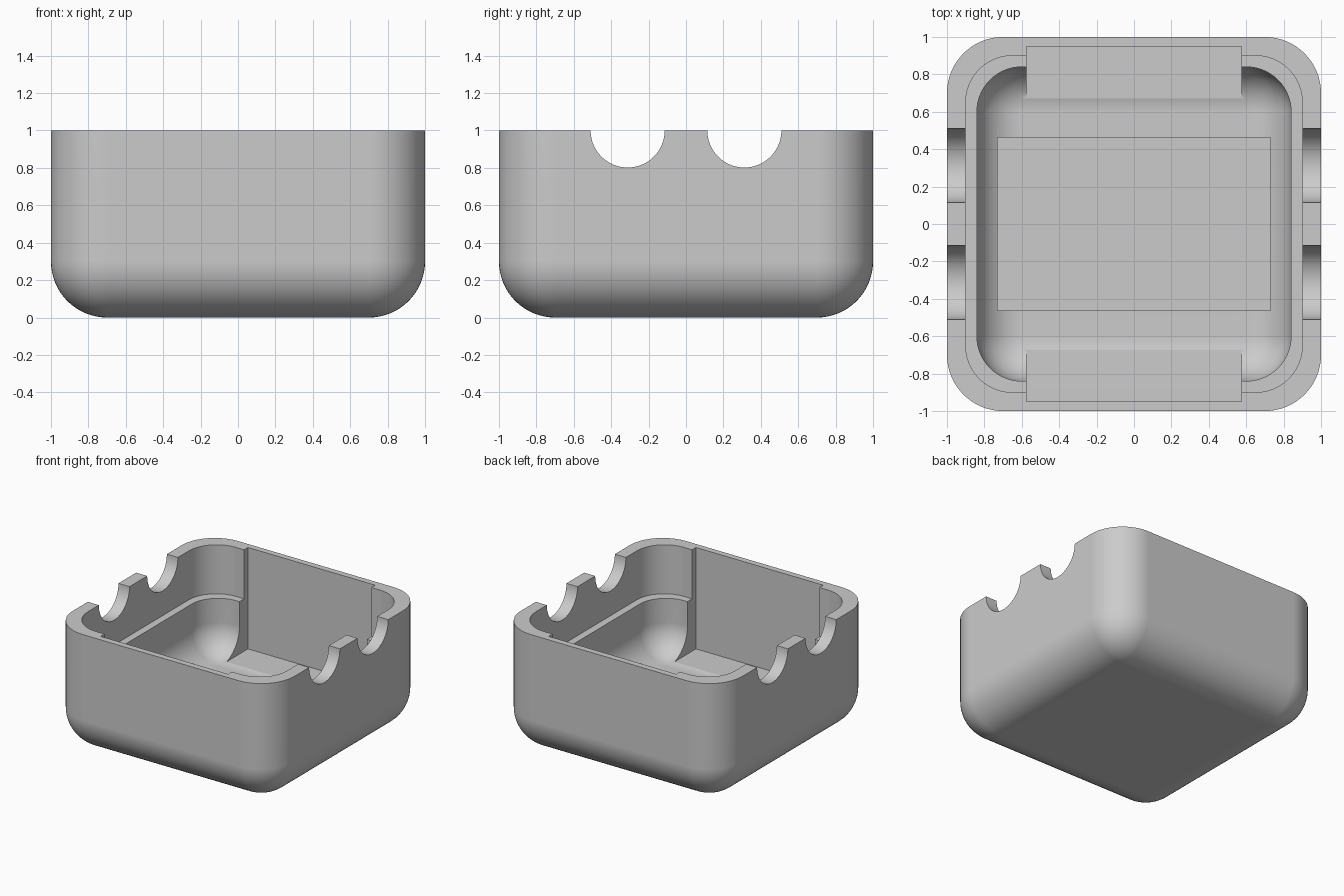
import bpy, bmesh, math
from mathutils import Matrix

if "Cube" in bpy.data.objects:
    bpy.data.objects.remove(bpy.data.objects["Cube"])

grey = bpy.data.materials.new("light grey")
grey.use_nodes = True
colour = (0.6, 0.6, 0.6, 1)
grey.diffuse_color = colour
grey.node_tree.nodes["Principled BSDF"].inputs["Base Color"].default_value = colour


def finish(bm, name):
    """Turn a bmesh into a linked object."""
    mesh = bpy.data.meshes.new(name)
    bm.normal_update()
    bm.to_mesh(mesh)
    bm.free()
    mesh.materials.append(grey)
    obj = bpy.data.objects.new(name, mesh)
    bpy.context.collection.objects.link(obj)
    return obj


def box(name, hx, hy, low, high, radius=0, round_base=False):
    """Box with optional rounded upright edges and rounded base."""
    bm = bmesh.new()
    bmesh.ops.create_cube(bm, size=2)
    for v in bm.verts:
        v.co = (v.co.x * hx, v.co.y * hy, high if v.co.z > 0 else low)
    if radius:
        edges = []
        for e in bm.edges:
            a, b = (v.co.z for v in e.verts)
            upright = abs(a - b) > 1e-4
            if upright or (round_base and max(a, b) < low + 1e-4):
                edges.append(e)
        bmesh.ops.bevel(bm, geom=edges, offset=radius, offset_type='OFFSET',
                        segments=16, profile=0.5, affect='EDGES')
    return finish(bm, name)


def bar(name, y, z, radius):
    """Cylinder lying along x."""
    bm = bmesh.new()
    turn = Matrix.Translation((0, y, z)) @ Matrix.Rotation(math.pi / 2, 4, 'Y')
    bmesh.ops.create_cone(bm, cap_ends=True, segments=64, radius1=radius,
                          radius2=radius, depth=2.4, matrix=turn)
    return finish(bm, name)


# Outer shell
tray = box("tray", 1, 1, 0, 1, 0.3, True)

# Stepped cavity, wall slots, floor pocket and rim notches
cutters = [
    box("lower_cavity", 0.84, 0.84, 0.16, 1.2, 0.24, True),
    box("upper_cavity", 0.9, 0.9, 0.6, 1.3, 0.25),
    box("wall_slots", 0.575, 0.95, 0.172, 1.4),
    box("floor_pocket", 0.73, 0.463, 0.1, 0.5),
    bar("front_notch", -0.312, 1, 0.198),
    bar("back_notch", 0.312, 1, 0.198),
]

bpy.ops.object.select_all(action='DESELECT')
bpy.context.view_layer.objects.active = tray
tray.select_set(True)
for cutter in cutters:
    mod = tray.modifiers.new(cutter.name, 'BOOLEAN')
    mod.operation = 'DIFFERENCE'
    mod.solver = 'EXACT'
    mod.object = cutter
    bpy.ops.object.modifier_apply(modifier=mod.name)
    bpy.data.objects.remove(cutter)

# Smooth rounded areas, crisp cut edges
bpy.ops.object.shade_smooth_by_angle(angle=math.radians(30))
weighted = tray.modifiers.new("even_shading", 'WEIGHTED_NORMAL')
weighted.keep_sharp = True
